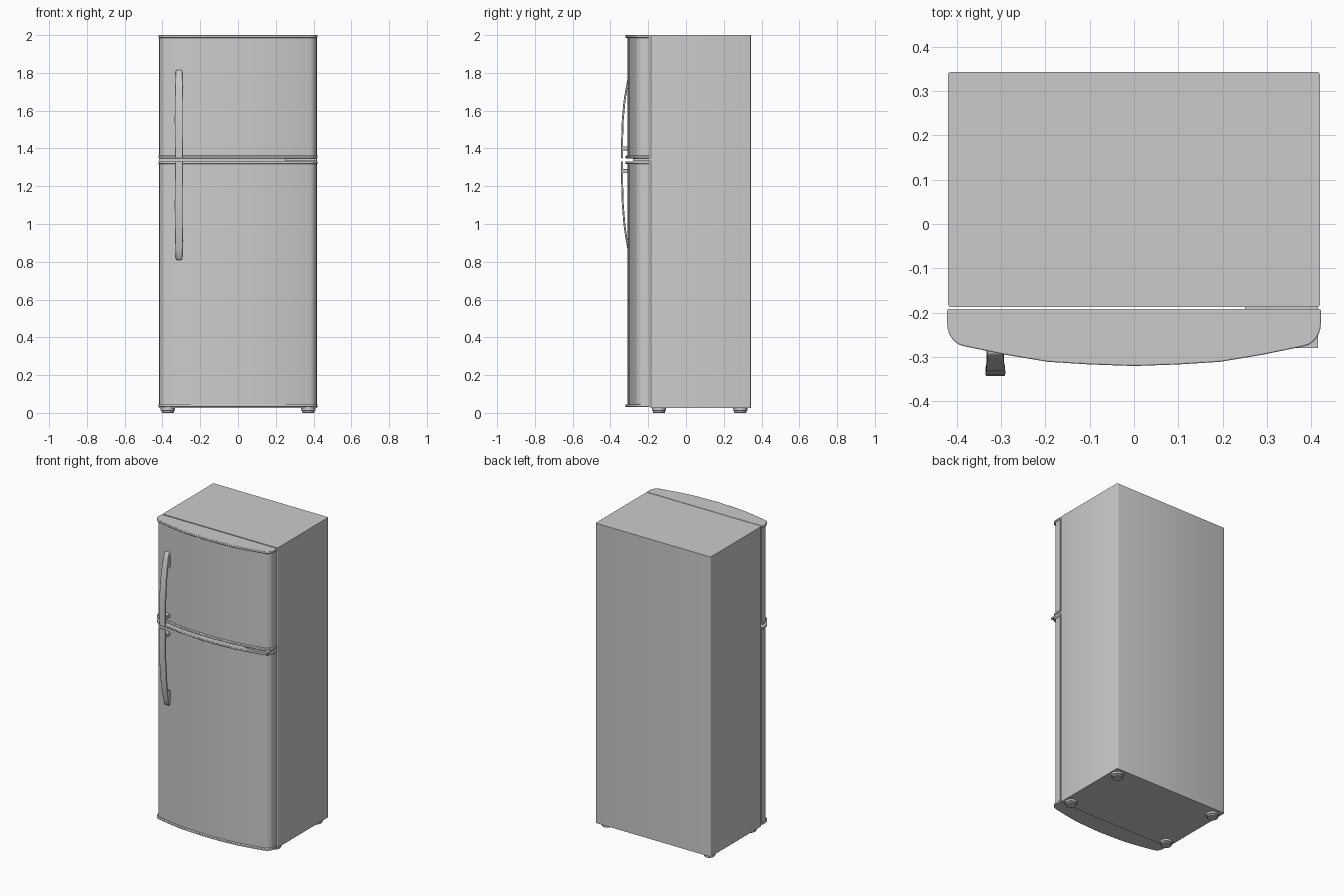
import bpy, bmesh, math

if "Cube" in bpy.data.objects:
    bpy.data.objects.remove(bpy.data.objects["Cube"])


def finish(name, bm, bevel=0.0, segments=2):
    bmesh.ops.recalc_face_normals(bm, faces=bm.faces)
    me = bpy.data.meshes.new(name)
    bm.to_mesh(me)
    bm.free()
    ob = bpy.data.objects.new(name, me)
    bpy.context.collection.objects.link(ob)
    bpy.ops.object.select_all(action='DESELECT')
    ob.select_set(True)
    bpy.context.view_layer.objects.active = ob
    bpy.ops.object.shade_smooth_by_angle(angle=math.radians(35))
    if bevel:
        m = ob.modifiers.new("bevel", 'BEVEL')
        m.width, m.segments = bevel, segments
        m.limit_method, m.angle_limit = 'ANGLE', math.radians(35)
    return ob


def loft(bm, rings):
    loops = [[bm.verts.new(p) for p in ring] for ring in rings]
    n = len(loops[0])
    for a, b in zip(loops, loops[1:]):
        for i in range(n):
            j = (i + 1) % n
            bm.faces.new((a[i], a[j], b[j], b[i]))
    bm.faces.new(loops[0])
    bm.faces.new(loops[-1])


def slab(name, outline, z0, z1, bevel=0.0):
    bm = bmesh.new()
    loft(bm, [[(x, y, z) for x, y in outline] for z in (z0, z1)])
    return finish(name, bm, bevel)


def rect(x0, x1, y0, y1):
    return [(x0, y0), (x1, y0), (x1, y1), (x0, y1)]


def door_outline(inset_x, inset_y):
    # bowed front with rounded corners, mirrored about x = 0
    half = [(0.421, -0.192), (0.421, -0.225)]
    for i in range(1, 7):
        a = math.radians(80 * i / 6)
        half.append((0.376 + 0.045 * math.cos(a), -0.225 - 0.051 * math.sin(a)))
    half += [(0.29, -0.2945), (0.195, -0.3105), (0.1, -0.3165)]
    half = [(x - inset_x * x / 0.421, y if y > -0.2 else y + inset_y * min(1, (-0.2 - y) / 0.06))
            for x, y in half]
    return half + [(0, -0.320 + inset_y)] + [(-x, y) for x, y in reversed(half)]


# Cabinet with softened vertical corners
R = 0.006
corners = []
for cx, cy, start in ((0.419, 0.343, 0), (-0.419, 0.343, 90), (-0.419, -0.187, 180), (0.419, -0.187, 270)):
    sx, sy = math.copysign(R, cx), math.copysign(R, cy)
    for k in range(4):
        a = math.radians(start + 30 * k)
        corners.append((cx - sx + R * math.cos(a), cy - sy + R * math.sin(a)))
slab("cabinet", corners, 0.026, 2.0)

# Doors: bowed panel between two projecting trim caps
trim, panel = door_outline(0, 0), door_outline(0.005, 0.009)
T = 0.014
for label, z0, z1 in (("fridge", 0.031, 1.332), ("freezer", 1.348, 2.0)):
    slab(label + "_door", panel, z0 + T, z1 - T)
    slab(label + "_trim_bottom", trim, z0, z0 + T, 0.003)
    slab(label + "_trim_top", trim, z1 - T, z1, 0.003)

# Hinge plate in the gap between the doors
slab("middle_hinge", rect(0.25, 0.415, -0.28, -0.186), 1.3335, 1.3465)

# Handles: bowed bars with a thick outer end and a small inner post
HX = -0.3125
stations = [  # distance from gap, outer y, inner y, half width
    (0, -0.343, -0.333, 0.0205), (0.1, -0.343, -0.333, 0.0215),
    (0.2, -0.340, -0.330, 0.0225), (0.3, -0.331, -0.321, 0.022),
    (0.37, -0.320, -0.310, 0.020), (0.383, -0.317, -0.272, 0.020),
    (0.43, -0.307, -0.272, 0.0185), (0.46, -0.298, -0.272, 0.017),
    (0.467, -0.291, -0.272, 0.014)]
for label, zs, s, d in (("freezer", 1.348, 1.0, 1), ("fridge", 1.332, 1.118, -1)):
    bm = bmesh.new()
    loft(bm, [[(HX - w, yo, zs + d * t * s), (HX + w, yo, zs + d * t * s),
               (HX + w, yi, zs + d * t * s), (HX - w, yi, zs + d * t * s)]
              for t, yo, yi, w in stations])
    finish(label + "_handle", bm, 0.003)
    zc = 1.34 + d * 0.06
    slab(label + "_handle_post", rect(HX - 0.016, HX + 0.016, -0.336, -0.272),
         zc - 0.011, zc + 0.011, 0.003)

# Feet: stepped round pads
for lx, x in (("left", -0.372), ("right", 0.372)):
    for ly, y in (("front", -0.143), ("back", 0.288)):
        bm = bmesh.new()
        loft(bm, [[(x + r * math.cos(math.tau * i / 24), y + r * math.sin(math.tau * i / 24), z)
                   for i in range(24)]
                  for r, z in ((0.030, 0), (0.033, 0.003), (0.033, 0.011), (0.038, 0.013), (0.038, 0.026))])
        finish(f"{ly}_{lx}_foot", bm)
